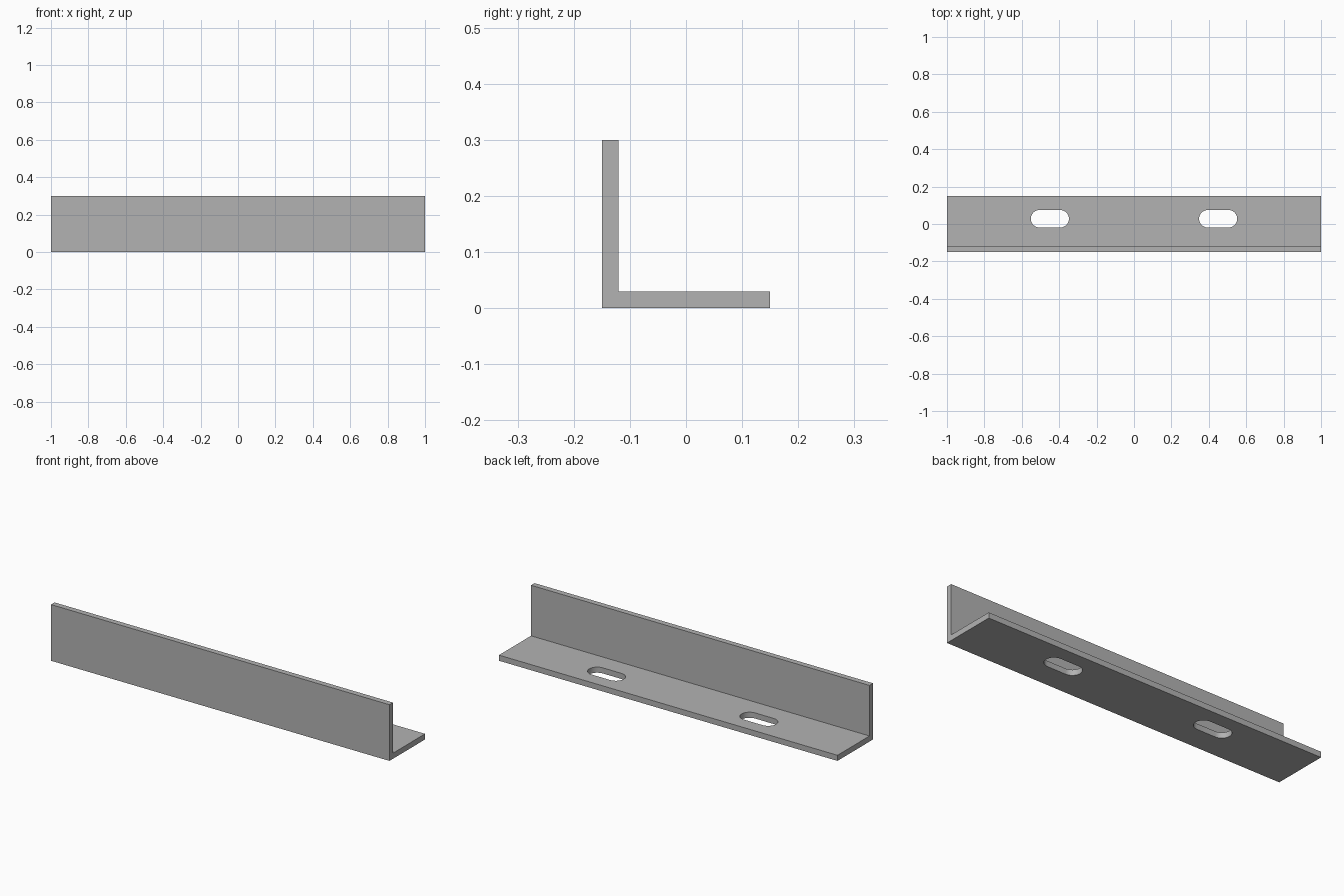
import bpy, bmesh
from math import pi, sin, cos, radians

cube = bpy.data.objects.get("Cube")
if cube:
    bpy.data.objects.remove(cube, do_unlink=True)

LENGTH, WIDTH, THICK = 2.0, 0.3, 0.03
SLOT_X, SLOT_Y, SLOT_R, SLOT_HALF = 0.45, 0.028, 0.047, 0.102

steel = bpy.data.materials.new("grey steel")
steel.use_nodes = True
grey = (0.45, 0.45, 0.45, 1)
steel.diffuse_color = grey
steel.node_tree.nodes["Principled BSDF"].inputs["Base Color"].default_value = grey


def prism(name, outlines, direction):
    """Extrude closed outlines along a direction into one solid mesh."""
    bm = bmesh.new()
    for outline in outlines:
        face = bm.faces.new([bm.verts.new(p) for p in outline])
        out = bmesh.ops.extrude_face_region(bm, geom=[face], use_keep_orig=True)
        moved = [v for v in out["geom"] if isinstance(v, bmesh.types.BMVert)]
        bmesh.ops.translate(bm, verts=moved, vec=direction)
    bmesh.ops.recalc_face_normals(bm, faces=bm.faces)
    mesh = bpy.data.meshes.new(name)
    bm.to_mesh(mesh)
    bm.free()
    mesh.materials.append(steel)
    obj = bpy.data.objects.new(name, mesh)
    bpy.context.collection.objects.link(obj)
    return obj


def slot_outline(cx, steps=16):
    """Rounded slot made of two half circles."""
    points = []
    for side in (1, -1):
        for i in range(steps + 1):
            a = -side * pi / 2 + pi * i / steps
            points.append((cx + side * (SLOT_HALF - SLOT_R) + SLOT_R * cos(a),
                           SLOT_Y + side * SLOT_R * sin(a) * side, -THICK))
    return points


# L-shaped bar: upright flange at the front, flat flange behind it
h = WIDTH / 2
profile = [(-h, 0), (h, 0), (h, THICK), (THICK - h, THICK), (THICK - h, WIDTH), (-h, WIDTH)]
bar = prism("angle_bar", [[(-LENGTH / 2, y, z) for y, z in profile]], (LENGTH, 0, 0))

# Two mounting slots through the flat flange
cutter = prism("slot_cutter", [slot_outline(s * SLOT_X) for s in (-1, 1)], (0, 0, THICK * 3))
cutter.hide_render = True
cut = bar.modifiers.new("slots", 'BOOLEAN')
cut.operation = 'DIFFERENCE'
cut.solver = 'EXACT'
cut.object = cutter

bpy.ops.object.select_all(action='DESELECT')
bar.select_set(True)
bpy.context.view_layer.objects.active = bar
bpy.ops.object.modifier_apply(modifier=cut.name)
bpy.data.objects.remove(cutter, do_unlink=True)
bpy.ops.object.shade_smooth_by_angle(angle=radians(30))
